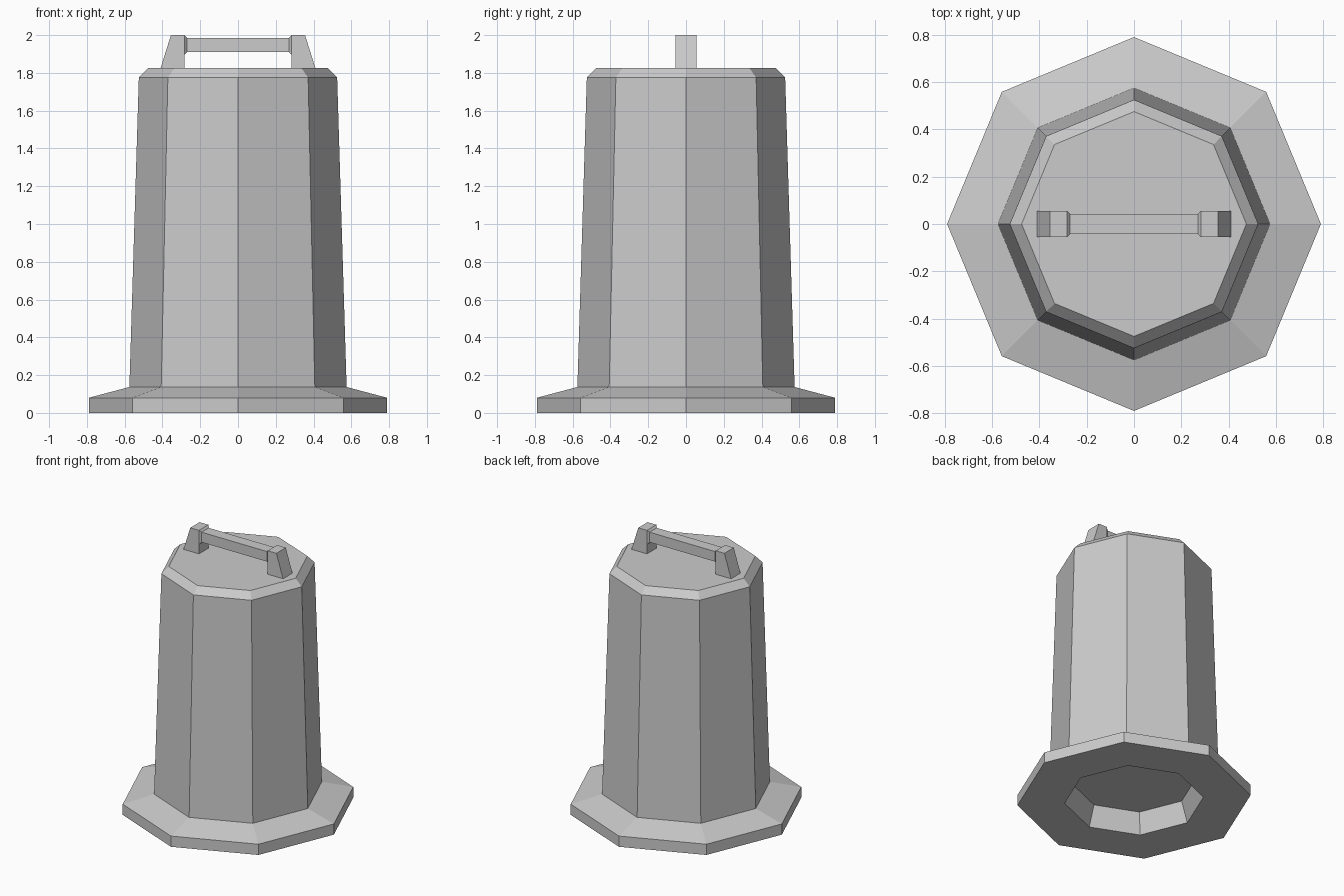
import bpy, bmesh
from math import cos, sin, pi

if "Cube" in bpy.data.objects:
    bpy.data.objects.remove(bpy.data.objects["Cube"])


def loft(name, rings):
    """Skin a series of matching closed rings and cap both ends."""
    bm = bmesh.new()
    loops = [[bm.verts.new(p) for p in ring] for ring in rings]
    n = len(loops[0])
    for a, b in zip(loops, loops[1:]):
        for i in range(n):
            j = (i + 1) % n
            bm.faces.new((a[i], a[j], b[j], b[i]))
    bm.faces.new(loops[0][::-1])
    bm.faces.new(loops[-1])
    bmesh.ops.recalc_face_normals(bm, faces=bm.faces)
    mesh = bpy.data.meshes.new(name)
    bm.to_mesh(mesh)
    bm.free()
    obj = bpy.data.objects.new(name, mesh)
    bpy.context.collection.objects.link(obj)
    return obj


def octagon(r, z):
    return [(r * cos(i * pi / 4), r * sin(i * pi / 4), z) for i in range(8)]


def bar_section(x, half_y, z0, z1):
    return [(x, -half_y, z0), (x, half_y, z0), (x, half_y, z1), (x, -half_y, z1)]


# Tapered octagonal body with flared foot, chamfered top and recessed underside
profile = [(0.42, 0.15), (0.47, 0), (0.79, 0), (0.79, 0.08),
           (0.575, 0.137), (0.525, 1.775), (0.475, 1.825)]
loft("body", [octagon(r, z) for r, z in profile])

# Handle posts: straight inside, sloping outside
for side, label in ((-1, "left"), (1, "right")):
    post = [(0.283, 1.825), (0.41, 1.825), (0.355, 2.0), (0.283, 2.0)]
    loft(label + "_handle_post",
         [[(side * x, y, z) for x, z in post] for y in (-0.055, 0.055)])

# Grip bar with short flared ends meeting the posts
stations = [(-0.283, 0.055, 1.895, 2.0), (-0.27, 0.042, 1.91, 1.985),
            (0.27, 0.042, 1.91, 1.985), (0.283, 0.055, 1.895, 2.0)]
loft("handle_bar", [bar_section(*s) for s in stations])
